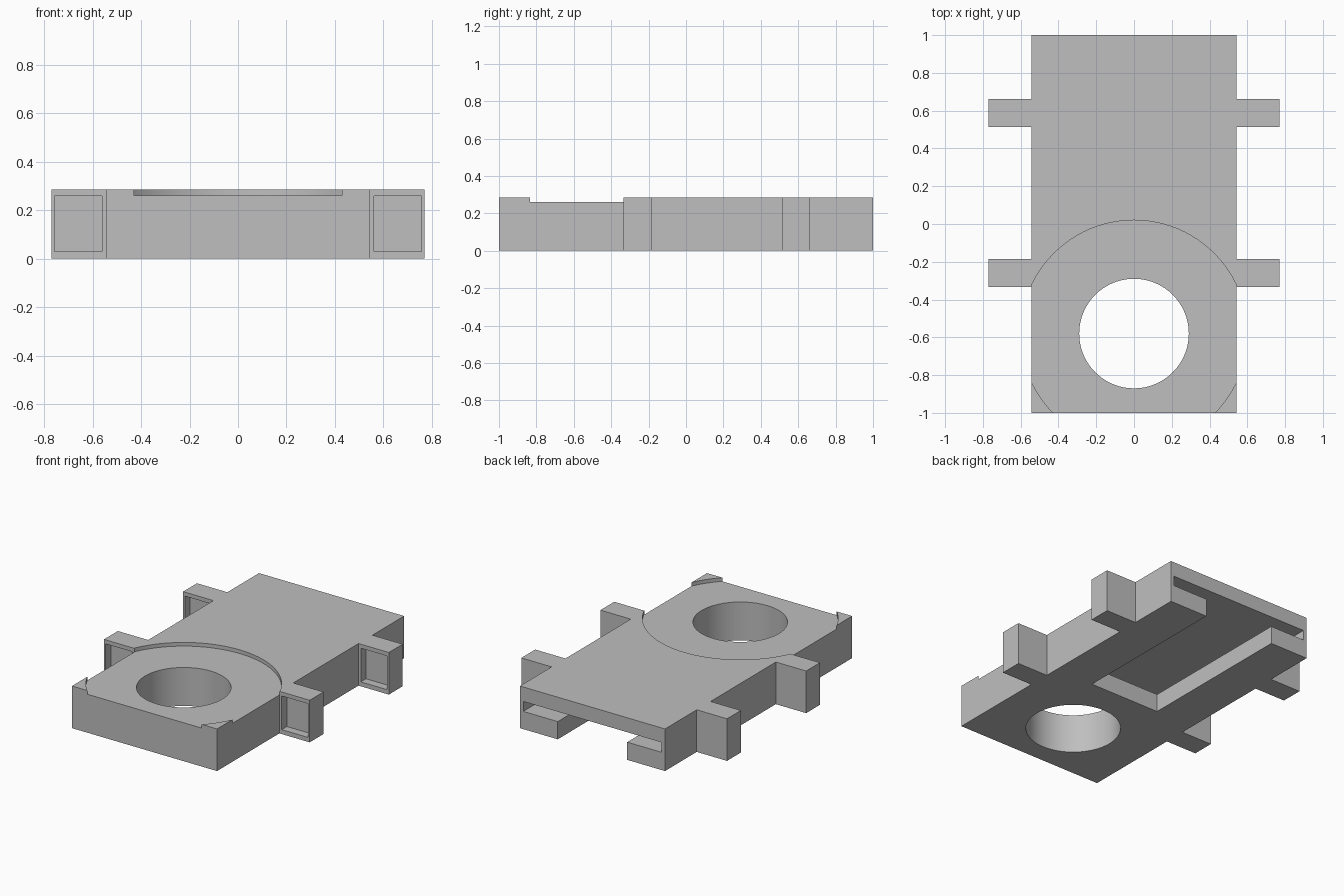
import bpy
import bmesh
from mathutils import Vector

if "Cube" in bpy.data.objects:
    bpy.data.objects.remove(bpy.data.objects["Cube"], do_unlink=True)

HALF_W, HEIGHT = 0.543, 0.285
HOLE_Y = -0.58

grey = bpy.data.materials.new("light grey")
grey.use_nodes = True
colour = (0.52, 0.52, 0.52, 1)
grey.diffuse_color = colour
grey.node_tree.nodes["Principled BSDF"].inputs["Base Color"].default_value = colour


def box(name, low, high):
    bpy.ops.mesh.primitive_cube_add(size=1)
    obj = bpy.context.object
    obj.name = name
    low, high = Vector(low), Vector(high)
    for v in obj.data.vertices:
        v.co = (low + high) / 2 + v.co * (high - low)
    obj.data.materials.append(grey)
    return obj


def cylinder(name, radius, low, high):
    bpy.ops.mesh.primitive_cylinder_add(
        vertices=96, radius=radius, depth=high - low,
        location=(0, HOLE_Y, (low + high) / 2))
    obj = bpy.context.object
    obj.name = name
    obj.data.materials.append(grey)
    return obj


def cut(target, cutter):
    cutter.hide_render = True
    mod = target.modifiers.new("cut", "BOOLEAN")
    mod.operation, mod.solver, mod.object = "DIFFERENCE", "EXACT", cutter
    bpy.context.view_layer.objects.active = target
    bpy.ops.object.modifier_apply(modifier=mod.name)
    bpy.data.objects.remove(cutter, do_unlink=True)


# Main plate with round recess, through hole and T-shaped slot open at the back
body = box("body_plate", (-HALF_W, -1, 0), (HALF_W, 1, HEIGHT))
cut(body, cylinder("recess_cutter", 0.6, 0.26, 0.4))
cut(body, cylinder("hole_cutter", 0.29, -0.1, 0.4))
cut(body, box("slot_opening_cutter", (-0.26, -0.09, -0.1), (0.26, 1.1, 0.15)))
cut(body, box("slot_wide_cutter", (-0.518, -0.2, 0.12), (0.518, 1.1, 0.187)))

# Side tabs with a shallow pocket in each front face
for side, s in (("left", 1), ("right", -1)):
    for place, y in (("front", -0.333), ("back", 0.513)):
        xs = sorted((s * HALF_W, s * 0.77))
        tab = box(f"{place}_{side}_tab", (xs[0], y, 0), (xs[1], y + 0.148, HEIGHT))
        px = sorted((s * 0.56, s * 0.757))
        cut(tab, box("pocket_cutter", (px[0], y - 0.1, 0.03), (px[1], y + 0.055, 0.258)))

# Smooth the round walls while keeping edges crisp
bpy.ops.object.select_all(action="DESELECT")
body.select_set(True)
bpy.context.view_layer.objects.active = body
bpy.ops.object.shade_smooth_by_angle(angle=0.5)
